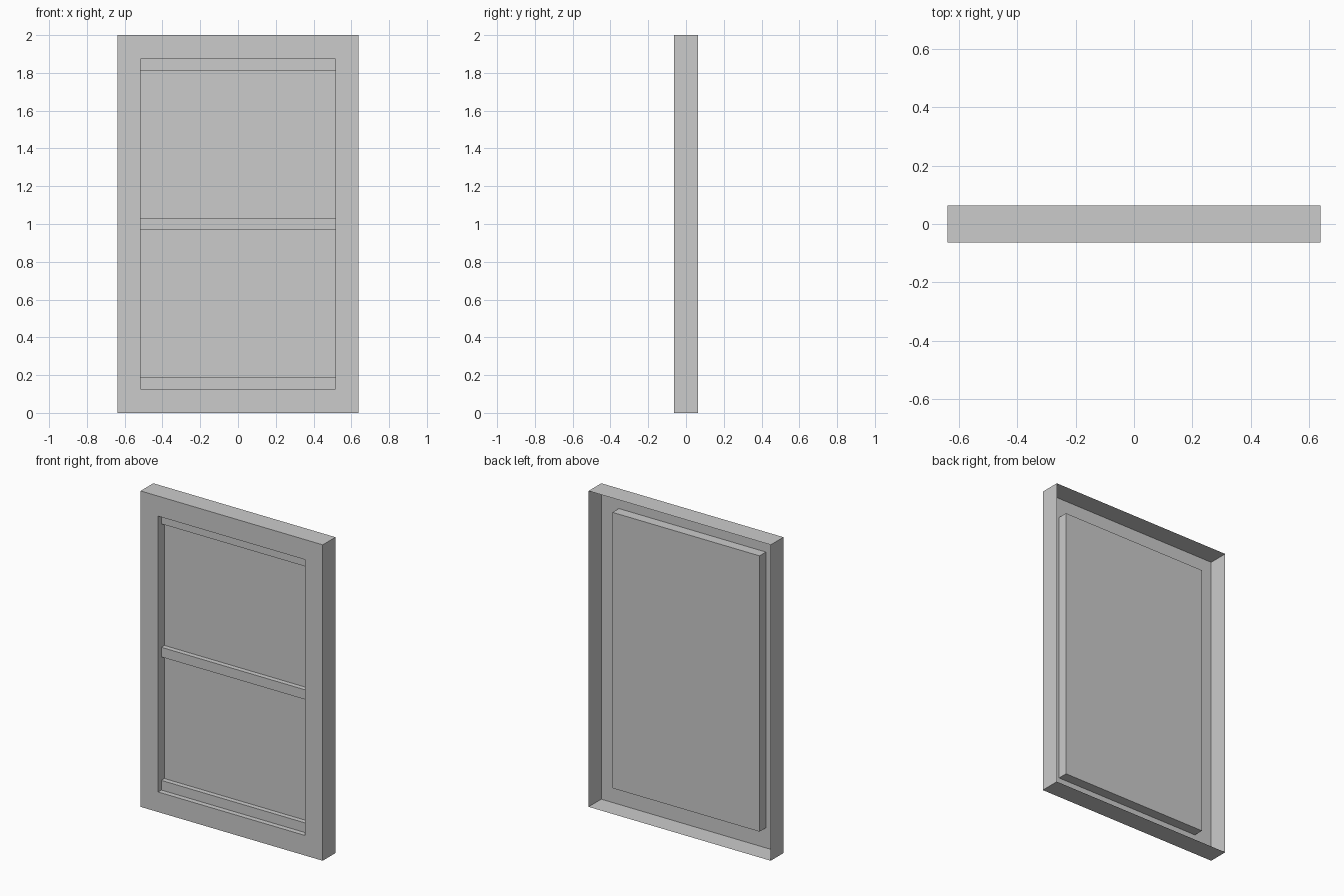
import bpy, bmesh

if "Cube" in bpy.data.objects:
    bpy.data.objects.remove(bpy.data.objects["Cube"])

W, H = 0.638, 2.0            # outer half width, height
IW, Z0, Z1 = 0.515, 0.127, 1.873   # opening half width, bottom, top
YF, YB, YP, YBAR = -0.0635, 0.0635, 0.0, -0.031
BAR = 0.061


def rect(bm, hw, z0, z1, y):
    """Rectangular loop of vertices facing the front."""
    return [bm.verts.new((x, y, z)) for x, z in
            ((-hw, z0), (hw, z0), (hw, z1), (-hw, z1))]


def bridge(bm, a, b):
    for i in range(4):
        j = (i + 1) % 4
        bm.faces.new((a[i], a[j], b[j], b[i]))


def finish(bm, name):
    me = bpy.data.meshes.new(name)
    bm.to_mesh(me)
    bm.free()
    ob = bpy.data.objects.new(name, me)
    bpy.context.collection.objects.link(ob)
    return ob


# Hollow-backed frame: outer rim, front face, opening walls, recessed pane
bm = bmesh.new()
loops = [rect(bm, W, 0, H, YB), rect(bm, W, 0, H, YF),
         rect(bm, IW, Z0, Z1, YF), rect(bm, IW, Z0, Z1, YP)]
for a, b in zip(loops, loops[1:]):
    bridge(bm, a, b)
bm.faces.new(loops[-1])
finish(bm, "window_frame")

# Horizontal sash bars: three exposed sides, seated on the pane
for name, z in (("bottom_rail", Z0), ("middle_rail", 1 - BAR / 2),
                ("top_rail", Z1 - BAR)):
    bm = bmesh.new()
    profile = ((YP, z), (YBAR, z), (YBAR, z + BAR), (YP, z + BAR))
    left = [bm.verts.new((-IW, y, zz)) for y, zz in profile]
    right = [bm.verts.new((IW, y, zz)) for y, zz in profile]
    for i in range(3):
        bm.faces.new((left[i], right[i], right[i + 1], left[i + 1]))
    finish(bm, name)
